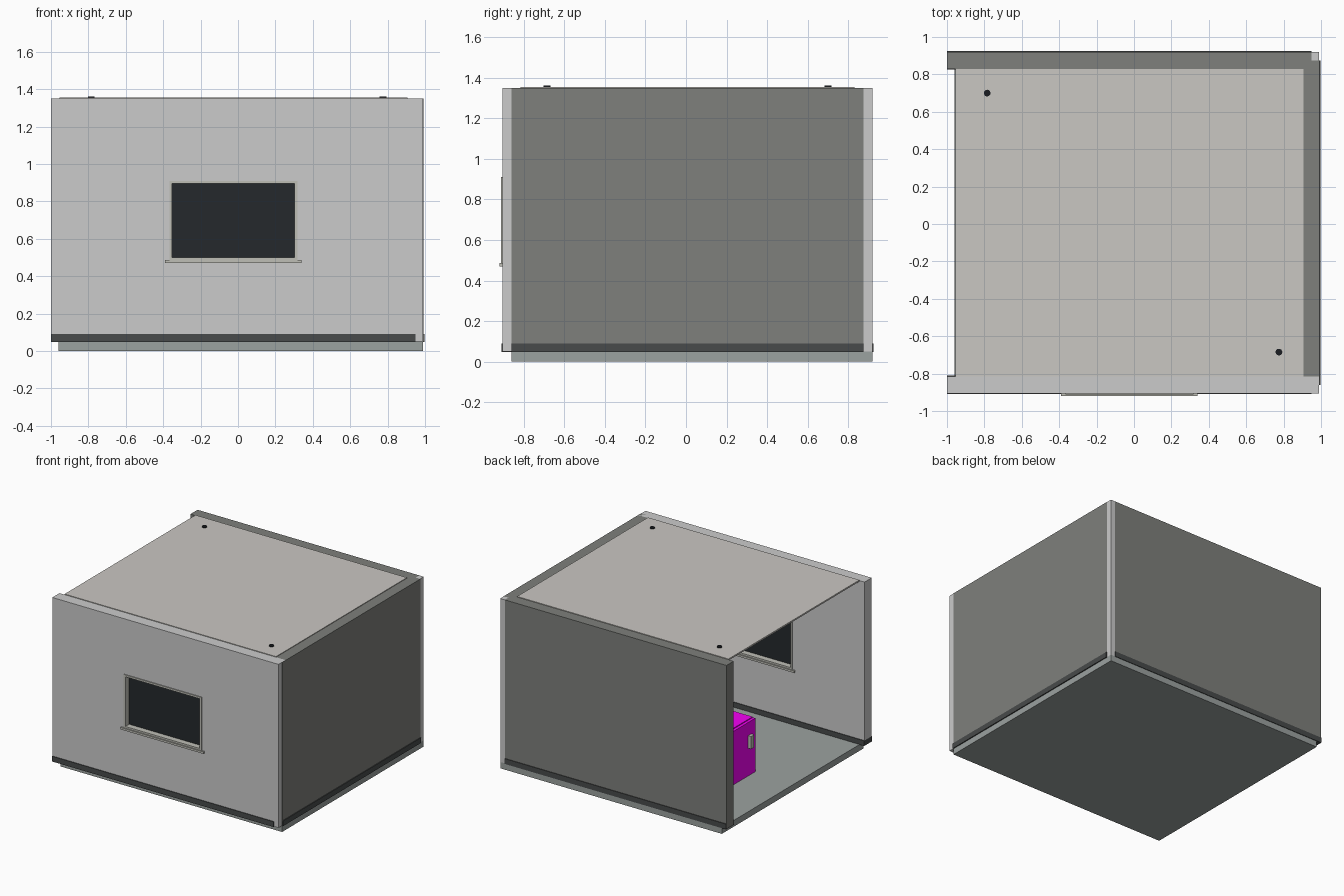
import bpy, math
from mathutils import Vector

if "Cube" in bpy.data.objects:
    bpy.data.objects.remove(bpy.data.objects["Cube"])


def material(name, color):
    m = bpy.data.materials.new(name)
    m.diffuse_color = (*color, 1)
    m.use_nodes = True
    m.node_tree.nodes["Principled BSDF"].inputs["Base Color"].default_value = m.diffuse_color
    return m


LIGHT = material("light_panel", (0.57, 0.58, 0.55))
DARK = material("dark_panel", (0.21, 0.215, 0.20))
TRIM = material("dark_trim", (0.065, 0.07, 0.07))
FLOOR = material("floor_grey", (0.33, 0.36, 0.35))
ROOF = material("roof_grey", (0.59, 0.57, 0.54))
FRAME = material("frame_beige", (0.52, 0.52, 0.47))
GLASS = material("dark_glass", (0.018, 0.022, 0.025))
BLACK = material("black", (0.01, 0.012, 0.015))
MAGENTA = material("magenta", (0.9, 0.0, 0.9))


def box(name, x, y, z, mat=None):
    """Axis-aligned box from three (low, high) ranges."""
    lo, hi = Vector((x[0], y[0], z[0])), Vector((x[1], y[1], z[1]))
    bpy.ops.mesh.primitive_cube_add(size=1, location=(lo + hi) / 2)
    ob = bpy.context.object
    ob.name = name
    ob.scale = hi - lo
    bpy.ops.object.transform_apply(location=False, rotation=False, scale=True)
    if mat:
        ob.data.materials.append(mat)
    return ob


# floor slab and roof panel
box("floor", (-0.96, 0.99), (-0.86, 0.92), (0, 0.05), FLOOR)
box("roof", (-0.955, 0.905), (-0.815, 0.83), (1.343, 1.355), ROOF)

# walls; the left side stays open
WALL_Z = (0.05, 1.35)
front = box("front_wall", (-1.0, 0.99), (-0.905, -0.815), WALL_Z, LIGHT)
box("back_wall", (-1.0, 0.95), (0.83, 0.92), WALL_Z, DARK)
box("right_wall", (0.90, 0.992), (-0.86, 0.875), WALL_Z, DARK)
box("back_corner_post", (0.95, 0.99), (0.875, 0.92), WALL_Z, LIGHT)

# skirting strips, slightly proud of each wall on both sides
SKIRT_Z = (0.048, 0.09)
box("front_skirting", (-1.0, 0.95), (-0.91, -0.81), SKIRT_Z, TRIM)
box("back_skirting", (-1.0, 0.95), (0.825, 0.925), SKIRT_Z, TRIM)
box("right_skirting", (0.895, 0.998), (-0.86, 0.875), SKIRT_Z, TRIM)

# window opening
cutter = box("window_cutter", (-0.36, 0.31), (-1.1, -0.6), (0.49, 0.905))
cutter.hide_render = True
cutter.hide_set(True)
cut = front.modifiers.new("window_opening", "BOOLEAN")
cut.object = cutter
cut.operation = "DIFFERENCE"
cut.solver = "EXACT"

# window frame, sills and glass
DEPTH = (-0.912, -0.808)
for side, x in (("left", (-0.367, -0.352)), ("right", (0.302, 0.317))):
    box(f"window_jamb_{side}", x, DEPTH, (0.485, 0.91), FRAME)
for side, z in (("top", (0.895, 0.91)), ("bottom", (0.485, 0.50))):
    box(f"window_rail_{side}", (-0.352, 0.302), DEPTH, z, FRAME)
box("outer_sill", (-0.39, 0.34), (-0.92, -0.90), (0.47, 0.486), FRAME)
box("inner_sill", (-0.39, 0.34), (-0.82, -0.80), (0.47, 0.486), FRAME)
box("window_glass", (-0.352, 0.302), (-0.865, -0.855), (0.50, 0.895), GLASS)

# small round fixtures through the roof at opposite corners
for i, (x, y) in enumerate(((-0.785, 0.70), (0.775, -0.685))):
    bpy.ops.mesh.primitive_cylinder_add(vertices=24, radius=0.018, depth=0.03,
                                        location=(x, y, 1.347))
    ob = bpy.context.object
    ob.name = f"roof_fixture_{i + 1}"
    ob.data.materials.append(BLACK)
    bpy.ops.object.shade_smooth_by_angle(angle=math.radians(40))

# low cabinet with its door and handle facing the open side
box("cabinet_body", (-0.585, -0.20), (0.0, 0.40), (0.05, 0.48), MAGENTA)
box("cabinet_door", (-0.61, -0.588), (0.0, 0.40), (0.05, 0.475), MAGENTA)
box("cabinet_handle", (-0.635, -0.61), (0.05, 0.09), (0.27, 0.37), FRAME)
